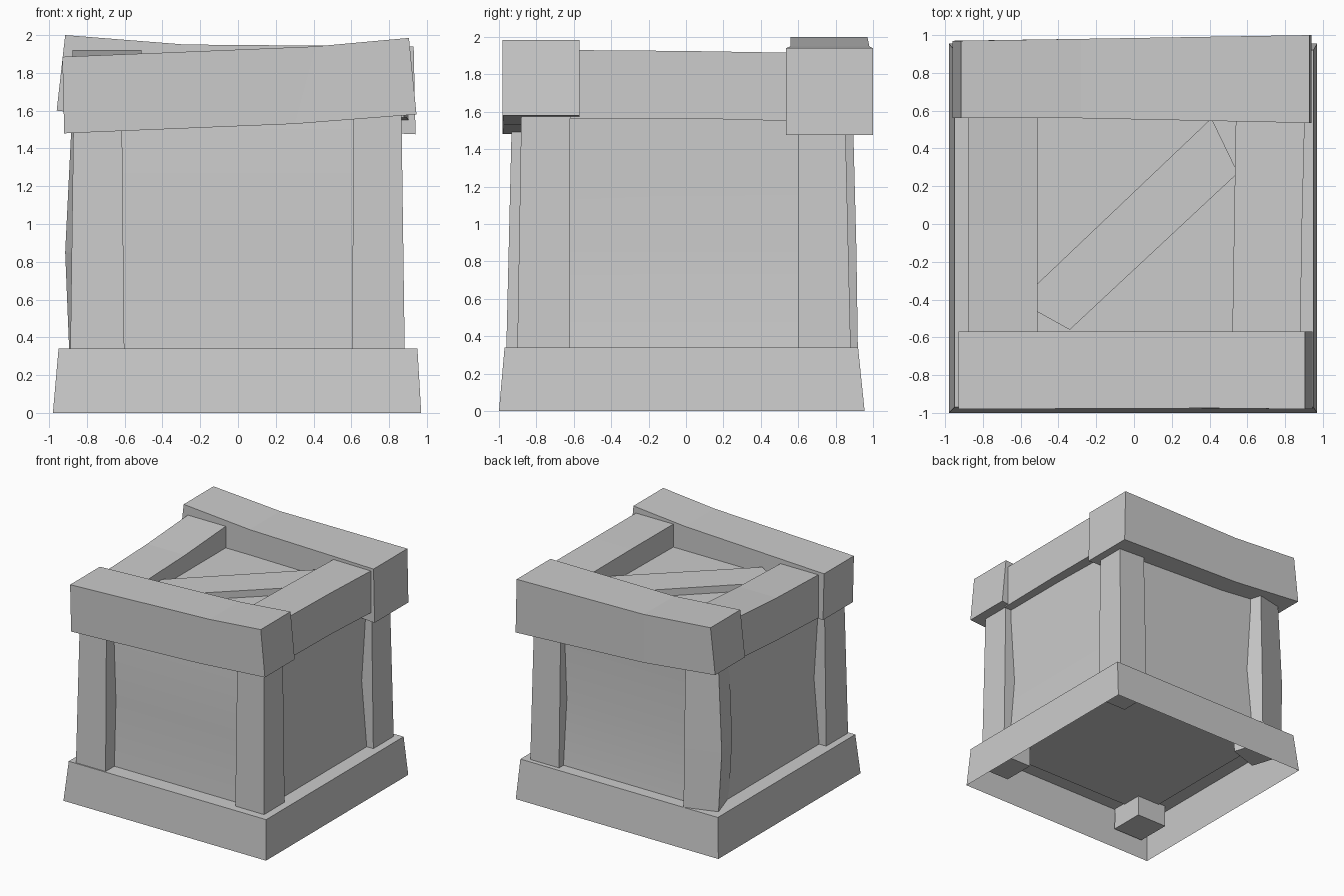
import bpy
import math
from mathutils import Vector

default_cube = bpy.data.objects.get("Cube")
if default_cube:
    bpy.data.objects.remove(default_cube, do_unlink=True)

# Single plain grey for the whole crate
grey = bpy.data.materials.new("plain_grey")
grey.use_nodes = True
grey.diffuse_color = (0.6, 0.6, 0.6, 1)
grey.node_tree.nodes["Principled BSDF"].inputs["Base Color"].default_value = grey.diffuse_color


def loft(name, rings, cap_start=True, cap_end=True):
    """Skin a row of four-cornered sections into one flat-faced timber."""
    verts = [Vector(point) for ring in rings for point in ring]
    faces = []
    for start in range(0, len(verts) - 4, 4):
        for side in range(4):
            following = (side + 1) % 4
            faces.append((start + side, start + following,
                          start + 4 + following, start + 4 + side))
    if cap_start:
        faces.append((3, 2, 1, 0))
    if cap_end:
        faces.append(tuple(range(len(verts) - 4, len(verts))))
    mesh = bpy.data.meshes.new(name)
    mesh.from_pydata(verts, [], faces)
    mesh.materials.append(grey)
    obj = bpy.data.objects.new(name, mesh)
    bpy.context.collection.objects.link(obj)
    # Consistent outward normals
    bpy.context.view_layer.objects.active = obj
    bpy.ops.object.select_all(action="DESELECT")
    obj.select_set(True)
    bpy.ops.object.mode_set(mode="EDIT")
    bpy.ops.mesh.select_all(action="SELECT")
    bpy.ops.mesh.normals_make_consistent(inside=False)
    bpy.ops.object.mode_set(mode="OBJECT")
    return obj


def level(z, left, right, front, back):
    """Horizontal section."""
    return [(left, front, z), (right, front, z), (right, back, z), (left, back, z)]


def across(x_low, x_high, front, back, low, high):
    """Section of a beam that runs sideways; its end may lean."""
    return [(x_low, front, low), (x_low, back, low),
            (x_high, back, high), (x_high, front, high)]


def along(y, inner, outer, low, high):
    """Section of a rail that runs front to back."""
    return [(inner, y, low), (outer, y, low), (outer, y, high), (inner, y, high)]


# Tapered plinth, open underneath
loft("base_plinth", [level(0, -0.98, 0.97, -1, 0.955),
                     level(0.34, -0.95, 0.95, -0.97, 0.92)], cap_start=False)

# Inner box with slightly hollow sides
body = loft("inner_box", [level(0.33, -0.82, 0.82, -0.84, 0.82),
                          level(0.9, -0.77, 0.77, -0.81, 0.77),
                          level(1.5, -0.81, 0.81, -0.83, 0.8),
                          level(1.73, -0.8, 0.8, -0.8, 0.8)])
bpy.ops.object.shade_smooth_by_angle(angle=math.radians(30))

# Straight corner posts
FOOT, HEAD = 0.15, 1.62
loft("front_left_post", [level(FOOT, 0.605, 0.885, -0.905, -0.62),
                         level(HEAD, 0.61, 0.865, -0.88, -0.62)])
loft("front_right_post", [level(FOOT, -0.89, -0.6, -0.965, -0.66),
                          level(HEAD, -0.87, -0.615, -0.93, -0.66)])
loft("back_left_post", [level(FOOT, 0.605, 0.885, 0.6, 0.885),
                        level(HEAD, 0.61, 0.865, 0.6, 0.85)])

# Twisted, bulging corner post
def twisted(z, swell, shift):
    turn = math.radians(18)
    across_dir = Vector((math.cos(turn), math.sin(turn), 0))
    depth_dir = Vector((-math.sin(turn), math.cos(turn), 0))
    centre = Vector((-0.71, 0.735 + shift, z))
    half = 0.14
    return [centre + across_dir * a + depth_dir * b for a, b in
            ((-half - swell, -half), (half, -half), (half, half), (-half - swell, half))]

loft("back_right_post", [twisted(FOOT, 0, 0.01), twisted(0.85, 0.03, 0),
                         twisted(HEAD, -0.01, -0.02)])

# Heavy sagging top beams
loft("front_top_beam", [across(-0.92, -0.93, -0.98, -0.57, 1.48, 1.885),
                        across(0.3, 0.41, -0.975, -0.57, 1.53, 1.94),
                        across(0.945, 0.905, -0.98, -0.57, 1.58, 1.985)])
loft("back_top_beam", [across(-0.96, -0.915, 0.56, 0.97, 1.6, 2),
                       across(-0.28, -0.28, 0.56, 0.98, 1.53, 1.95),
                       across(0.94, 0.93, 0.535, 1, 1.475, 1.94)])

# Side rails between the beams
loft("left_top_rail", [along(-0.62, 0.52, 0.88, 1.565, 1.93),
                       along(0, 0.53, 0.89, 1.565, 1.925),
                       along(0.6, 0.54, 0.905, 1.55, 1.915)])
loft("right_top_rail", [along(-0.62, -0.51, -0.875, 1.485, 1.86),
                        along(0, -0.51, -0.875, 1.51, 1.88),
                        along(0.6, -0.51, -0.875, 1.55, 1.92)])

# Diagonal brace on the lid
def brace_level(z):
    return [(-0.61, -0.41, z), (-0.34, -0.56, z), (0.55, 0.27, z), (0.41, 0.56, z)]

loft("lid_brace", [brace_level(1.7), brace_level(1.79)])
